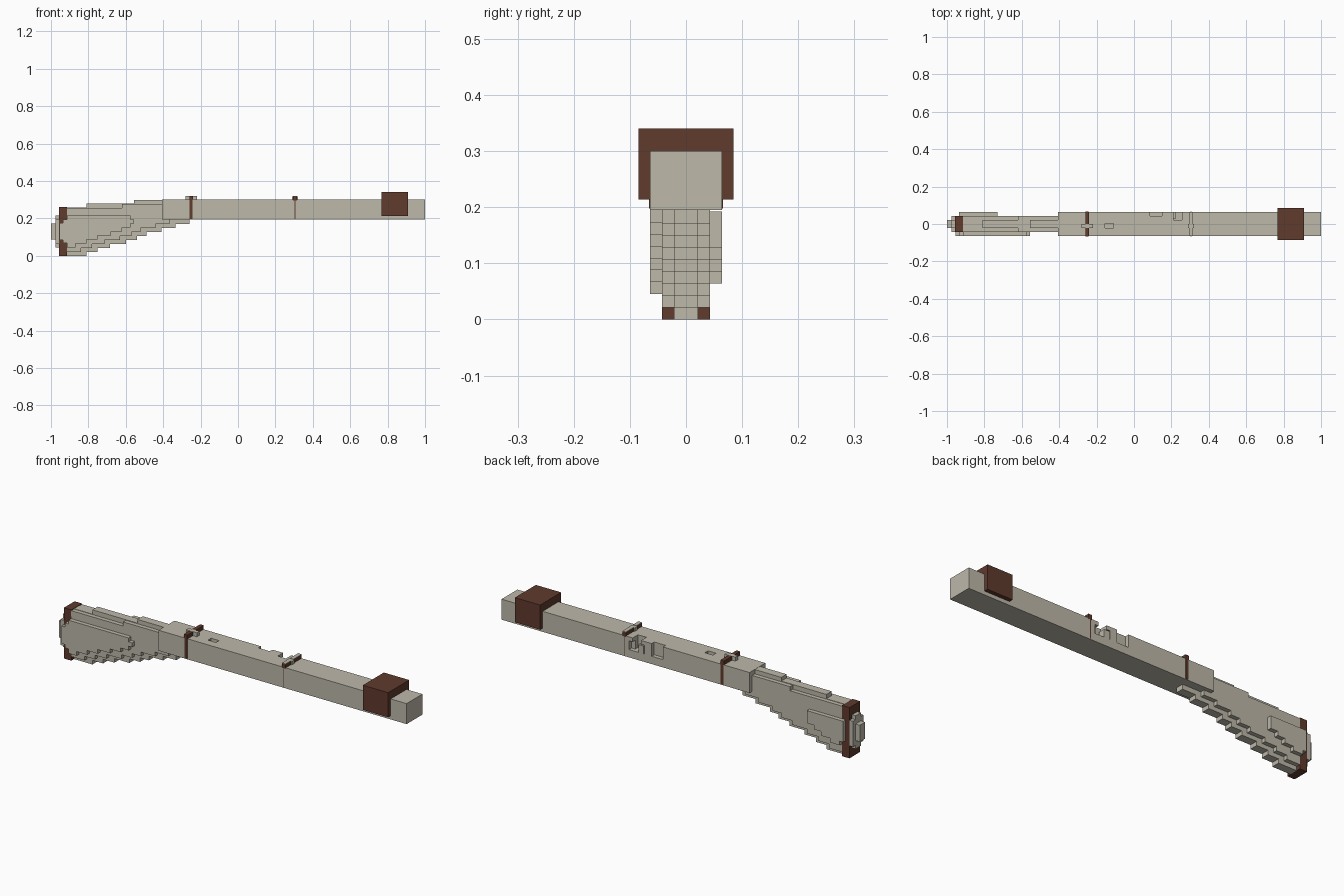
import bpy, bmesh

old = bpy.data.objects.get("Cube")
if old:
    bpy.data.objects.remove(old, do_unlink=True)

U = 0.0213  # block size


def material(name, rgb):
    m = bpy.data.materials.new(name)
    m.use_nodes = True
    m.diffuse_color = (*rgb, 1)
    m.node_tree.nodes["Principled BSDF"].inputs["Base Color"].default_value = (*rgb, 1)
    return m


STONE = material("warm grey", (0.51, 0.48, 0.40))
BROWN = material("dark brown", (0.115, 0.043, 0.027))


def prism(name, outline, y0, y1, mat):
    """Extrude an x-z outline from y0 to y1."""
    bm = bmesh.new()
    face = bm.faces.new([bm.verts.new((x, y0, z)) for x, z in outline])
    out = bmesh.ops.extrude_face_region(bm, geom=[face])
    verts = [g for g in out["geom"] if isinstance(g, bmesh.types.BMVert)]
    bmesh.ops.translate(bm, verts=verts, vec=(0, y1 - y0, 0))
    bmesh.ops.recalc_face_normals(bm, faces=bm.faces)
    mesh = bpy.data.meshes.new(name)
    bm.to_mesh(mesh)
    bm.free()
    mesh.materials.append(mat)
    ob = bpy.data.objects.new(name, mesh)
    bpy.context.collection.objects.link(ob)
    return ob


def box(name, x0, x1, y0, y1, z0, z1, mat):
    return prism(name, [(x0, z0), (x1, z0), (x1, z1), (x0, z1)], y0, y1, mat)


def stairs(ends, z):
    """Rising stair edge: each tread stops at the next x in ends."""
    pts = []
    for x in ends:
        pts += [(x, z), (x, z + U)]
        z += U
    return pts


# Main beam with lock recesses and a top divot
beam = box("beam", -0.405, 1, -0.064, 0.064, 0.195, 0.3, STONE)
recesses = [
    (0.085, 0.15, 0.043, 0.1, 0.235, 0.4),
    (0.21, 0.257, 0.021, 0.1, 0.235, 0.4),
    (0.19, 0.278, 0.043, 0.1, 0.235, 0.28),
    (-0.155, -0.11, -0.021, 0.004, 0.28, 0.4),
]
for i, r in enumerate(recesses):
    cutter = box(f"recess_cutter_{i}", *r, STONE)
    cutter.hide_render = True
    cutter.hide_viewport = True
    cutter.display_type = 'WIRE'
    mod = beam.modifiers.new("recess", 'BOOLEAN')
    mod.object = cutter
    mod.operation = 'DIFFERENCE'
    mod.solver = 'EXACT'
box("lock_post", 0.195, 0.225, 0.03, 0.064, 0.235, 0.275, STONE)

# Stock built from stepped layers
ENDS = [-0.81, -0.75, -0.685, -0.60, -0.54, -0.49, -0.41, -0.335, -0.26]
core = [(-0.915, 0)] + stairs(ENDS, 0)
core += [(-0.26, 0.21), (-0.4, 0.21), (-0.4, 0.299), (-0.555, 0.299), (-0.555, 0.28),
         (-0.81, 0.28), (-0.81, 0.258), (-0.915, 0.258)]
prism("stock_core", core, -U, U, STONE)
middle = [(-0.915, U)] + stairs([x - 0.03 for x in ENDS[:-1]], U)
middle += [(-0.365, 0.21), (-0.404, 0.21), (-0.404, 0.277), (-0.62, 0.277),
           (-0.62, 0.256), (-0.915, 0.256)]
prism("stock_middle", middle, -0.043, 0.043, STONE)
front = [(-0.915, 0.045)] + stairs([-0.87, -0.81, -0.75, -0.68, -0.62, -0.575], 0.045)
front += [(-0.555, 0.173), (-0.555, 0.195), (-0.575, 0.195), (-0.575, 0.215),
          (-0.915, 0.215), (-0.915, 0.195), (-0.935, 0.195), (-0.935, 0.175),
          (-0.955, 0.175), (-0.955, 0.085), (-0.935, 0.085), (-0.935, 0.068), (-0.915, 0.068)]
prism("stock_front_cheek", front, -0.064, -0.042, STONE)
back = [(-0.915, 0.064)] + stairs([-0.86, -0.81, -0.77, -0.73], 0.064)
back += [(-0.73, 0.192), (-0.935, 0.192), (-0.935, 0.085), (-0.915, 0.085)]
prism("stock_back_cheek", back, 0.042, 0.064, STONE)

# Butt band and end pads
box("butt_band", -0.956, -0.914, -0.043, 0.043, 0, 0.26, BROWN)
box("butt_pad", -0.976, -0.955, -0.043, 0.043, 0.064, 0.195, STONE)
box("butt_pad_core", -0.976, -0.955, -U, U, 0.045, 0.215, STONE)
box("butt_knob", -1, -0.975, -U, U, 0.088, 0.173, STONE)

# Muzzle cover: a top slab and two hanging sides
box("cover_top", 0.767, 0.91, -0.085, 0.085, 0.299, 0.34, BROWN)
for side, name in ((-1, "cover_front"), (1, "cover_back")):
    a, b = sorted((side * 0.063, side * 0.085))
    box(name, 0.767, 0.91, a, b, 0.214, 0.3, BROWN)

# Rear sight on its strap
box("rear_sight", -0.26, -0.24, -0.064, 0.064, 0.299, 0.32, BROWN)
box("rear_sight_bead", -0.28, -0.218, -U, 0, 0.299, 0.3205, STONE)
for side, name in ((-1, "strap_front"), (1, "strap_back")):
    a, b = sorted((side * 0.063, side * 0.0655))
    box(name, -0.258, -0.242, a, b, 0.198, 0.32, BROWN)
    box("thin_" + name, 0.3025, 0.3065, a, b, 0.198, 0.3, BROWN)

# Front sight in two halves with a pale bead between
for a, b, name in ((-0.065, -U, "front_sight_near"), (0, 0.065, "front_sight_far")):
    box(name, 0.295, 0.315, a, b, 0.295, 0.318, BROWN)
    box(name + "_cap", 0.295, 0.315, a, b, 0.318, 0.3205, STONE)
box("front_sight_bead", 0.29, 0.32, -U, 0, 0.299, 0.318, STONE)
